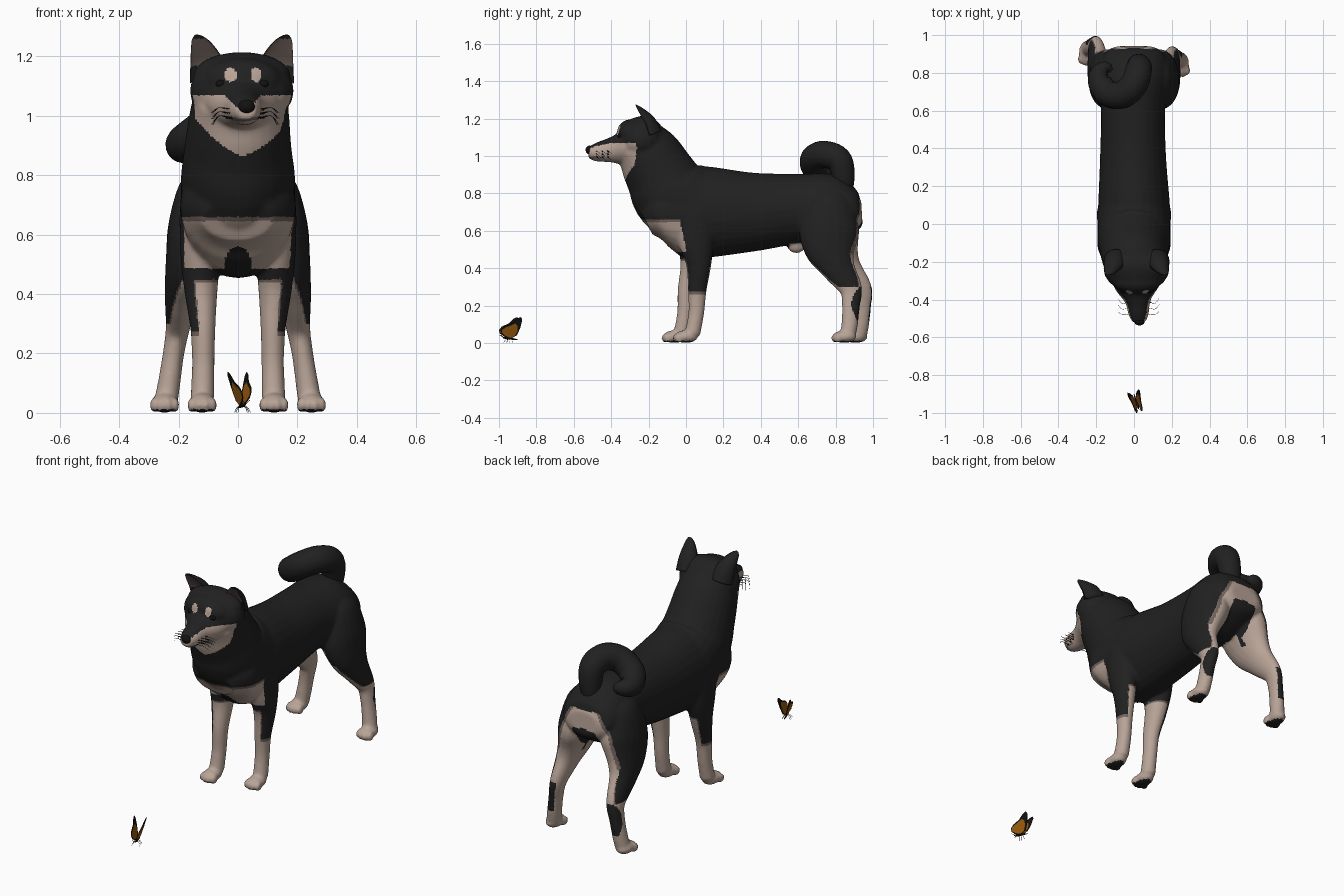
import bpy, bmesh, math
from mathutils import Vector, Matrix

cube = bpy.data.objects.get("Cube")
if cube:
    bpy.data.objects.remove(cube)


def material(name, rgb):
    m = bpy.data.materials.new(name)
    m.use_nodes = True
    m.diffuse_color = (*rgb, 1)
    m.node_tree.nodes["Principled BSDF"].inputs["Base Color"].default_value = (*rgb, 1)
    return m


BLACK = material("black coat", (0.015, 0.015, 0.015))
CREAM = material("cream coat", (0.48, 0.37, 0.31))
DUSKY = material("dusky skin", (0.17, 0.125, 0.11))
INK = material("nose black", (0.006, 0.006, 0.006))
ORANGE = material("wing orange", (0.32, 0.105, 0.004))


def clamp(v):
    return min(max(v, 0), 1)


def spline(st, sub):
    """Smooth path through stations of x, y, z, width radius, depth radius."""
    st = [Vector(s) for s in st]
    out = []
    for i in range(len(st) - 1):
        a, b, c, d = st[max(i - 1, 0)], st[i], st[i + 1], st[min(i + 2, len(st) - 1)]
        for k in range(sub):
            t = k / sub
            out.append(0.5 * (2 * b + (c - a) * t + (2 * a - 5 * b + 4 * c - d) * t * t
                              + (3 * b - a - 3 * c + d) * t ** 3))
    return out + [st[-1]]


def loft(bm, st, seg=20, sub=5, dent=1.0):
    """Closed tube of elliptical rings; dent hollows the front half."""
    pts = spline(st, sub)
    pos = [Vector(p[:3]) for p in pts]
    side, rings = Vector((1, 0, 0)), []
    for i, p in enumerate(pts):
        t = (pos[min(i + 1, len(pos) - 1)] - pos[max(i - 1, 0)]).normalized()
        side = (side - t * side.dot(t)).normalized()
        up = t.cross(side)
        ring = []
        for k in range(seg):
            ang = 2 * math.pi * k / seg
            v = math.sin(ang)
            v = v * dent if v < 0 else v
            ring.append(bm.verts.new(pos[i] + side * max(p[3], 0.0005) * math.cos(ang)
                                     + up * max(p[4], 0.0005) * v))
        rings.append(ring)
    for r, q in zip(rings, rings[1:]):
        for k in range(seg):
            j = (k + 1) % seg
            bm.faces.new((r[k], r[j], q[j], q[k]))
    bm.faces.new(rings[0])
    bm.faces.new(rings[-1])


def ball(bm, centre, radii):
    bmesh.ops.create_uvsphere(bm, u_segments=20, v_segments=12, radius=1,
                              matrix=Matrix.Translation(centre) @ Matrix.Diagonal((*radii, 1)))


def finish(bm, name, mats, rule=None, smooth=True, remesh=0):
    """Turn a bmesh into an object, optionally fused into one skin, and colour its faces."""
    bmesh.ops.recalc_face_normals(bm, faces=bm.faces)
    me = bpy.data.meshes.new(name)
    bm.to_mesh(me)
    bm.free()
    ob = bpy.data.objects.new(name, me)
    bpy.context.collection.objects.link(ob)
    if remesh:
        mod = ob.modifiers.new("fuse", 'REMESH')
        mod.mode, mod.voxel_size = 'VOXEL', remesh
        mod = ob.modifiers.new("soften", 'SMOOTH')
        mod.factor, mod.iterations = 0.5, 6
        deps = bpy.context.evaluated_depsgraph_get()
        me = bpy.data.meshes.new_from_object(ob.evaluated_get(deps))
        ob.modifiers.clear()
        ob.data = me
    me.materials.clear()
    for m in mats:
        me.materials.append(m)
    for f in me.polygons:
        f.use_smooth = smooth
        f.material_index = rule(f.center, f.normal) if rule else 0
    return ob


# Torso, neck, skull and muzzle
skin = bmesh.new()
loft(skin, [(0, .94, .70, .09, .06), (0, .905, .70, .155, .115), (0, .78, .712, .187, .188),
            (-.005, .6, .717, .17, .187), (-.005, .35, .70, .175, .212), (0, .1, .70, .19, .245),
            (0, -.05, .70, .195, .235), (0, -.15, .68, .185, .17), (0, -.215, .65, .12, .08)], 28)
loft(skin, [(0, .04, .72, .19, .23), (0, -.075, .795, .192, .215), (0, -.135, .895, .18, .19),
            (.005, -.195, 1.0, .168, .172), (.01, -.25, 1.07, .155, .145)], 28)
ball(skin, (.013, -.235, 1.085), (.176, .13, .127))
ball(skin, (.013, -.225, 1.135), (.165, .09, .08))
ball(skin, (.015, -.30, 1.12), (.13, .07, .075))
loft(skin, [(.013, -.26, 1.06, .15, .12), (.015, -.34, 1.04, .115, .09), (.02, -.41, 1.03, .068, .065),
            (.025, -.48, 1.02, .053, .05), (.028, -.52, 1.022, .034, .032)])
ball(skin, (0, .59, .525), (.035, .05, .045))

# Legs and paws; the two sides stand slightly staggered
FRONT = [(.10, .03, .78, .05, .08), (.11, .04, .71, .083, .125), (.125, .055, .55, .07, .10),
         (.125, .068, .42, .057, .068), (.118, .06, .28, .042, .05), (.117, .055, .16, .038, .042),
         (.12, .035, .05, .04, .042)]
HIND = [(.09, .77, .82, .05, .07), (.105, .765, .75, .095, .125), (.135, .765, .61, .103, .16),
        (.165, .775, .5, .08, .14), (.188, .815, .4, .058, .092), (.202, .88, .29, .041, .062),
        (.217, .882, .2, .036, .048), (.232, .875, .1, .038, .044), (.242, .865, .04, .04, .042)]
for s in (1, -1):
    for path, paw_x, paw_y, shift in ((FRONT, .121, .0, -.06), (HIND, .247, .848, .06)):
        move = shift if s < 0 else 0
        loft(skin, [(s * x, y + move * clamp((.6 - z) / .35), z, a, b) for x, y, z, a, b in path])
        ball(skin, (s * paw_x, paw_y + move, .034), (.045, .064, .034))
        for k in (-1.5, -.5, .5, 1.5):
            ball(skin, (s * paw_x + k * .024, paw_y + move - .052 + abs(k) * .011, .026),
                 (.0135, .026, .026))


def face_coat(x, y, z):
    hx = abs(x - .018)
    if y < -.28 and math.hypot((hx - .043) / .02, (z - 1.138) / .024) < 1:   # brow spots
        return 1
    if y < -.44 and hx < .05 and abs(z - .985 - hx * .15) < .005:            # lips
        return 2
    top = 1.032 + .036 * clamp((hx - .026) / .035)
    low = .865 + .3 * hx + 3 * hx * hx
    return int(y < -.262 - .15 * abs(z - 1.04) and low < z < top)


def rump_coat(ax, z, n):
    limit = .14 + (.65 - z) * (.3 if z < .65 else .55)
    if n.y < .2 or (ax < .075 and .5 < z < .665 - 2 * ax * ax):
        return 0
    return 1 if ax < limit else 2 if ax < limit + .018 else 0


def coat(c, n):
    """0 black, 1 cream, 2 dusky."""
    x, y, z = c
    ax, out = abs(x), n.x * (1 if x > 0 else -1)
    if z < .012 and n.z < -.6:                            # paw pads
        return 0
    if y < -.24 and z > .84:
        return face_coat(x, y, z)
    if y < .3 and z < .45 and ax > .055:                  # front legs
        if z < .26 or (out < .35 and z < .44):
            return 1
        return 2 if out < .45 or z < .275 else 0
    if y < .03 and .485 < z < .66:                        # chest patch
        if y > -.02 + (.6 - z) * .2 or math.hypot(x / .045, (z - .5) / .06) < 1:
            return 0
        return 1 if z < .645 else 2
    if y > .55:                                           # hind quarters
        if ax < .04 and y < .645 and z < .55:
            return 1
        if z < .30:
            patch = n.y > .05 + .7 * ((z - .215) / .09) ** 2 and out > -.6
            return 0 if patch and .12 < z else 1
        if z < .47:
            edge = .2 + (.47 - z) * 3
            if out < edge or n.y > .75:
                return 1
            return 2 if out < edge + .1 else 0
        if y > .8 and z < .77:
            return rump_coat(ax, z, n)
        return int(out < -.35 and z < .55)
    return 0


finish(skin, "dog_body", [BLACK, CREAM, DUSKY], coat, remesh=.0082)

# Curled tail
bm = bmesh.new()
loft(bm, [(.015, .84, .80, .05, .05), (.025, .84, .90, .062, .062), (.025, .815, .98, .07, .07),
          (0, .74, 1.008, .073, .073), (-.06, .685, .985, .073, .073), (-.135, .69, .935, .07, .07),
          (-.18, .75, .905, .064, .064), (-.178, .80, .90, .052, .052), (-.145, .825, .90, .035, .035),
          (-.12, .81, .90, .012, .012)])
finish(bm, "tail", [BLACK])

# Ears, eyes and whiskers
for s, label in ((1, "left"), (-1, "right")):
    bm = bmesh.new()
    loft(bm, [(.013 + s * x, y, z, a, b) for x, y, z, a, b in (
        (.108, -.20, 1.12, .068, .07), (.118, -.217, 1.175, .057, .058),
        (.134, -.245, 1.225, .040, .036), (.149, -.264, 1.258, .022, .016),
        (.155, -.27, 1.272, .006, .004))], dent=-.2)
    finish(bm, label + "_ear", [BLACK, DUSKY],
           lambda c, n: int(n.y < -.25 and 1.165 < c.z < 1.26))

    bm = bmesh.new()
    ball(bm, (.014 + s * .07, -.352, 1.108), (.019, .014, .014))
    finish(bm, label + "_eye", [INK])

    bm = bmesh.new()
    for row in range(3):
        for k in range(3):
            x, y, z = .024 + s * (.045 + .008 * k), -.475 + .03 * k, 1.022 - .014 * row
            reach = .07 - .012 * k
            loft(bm, [(x, y, z, .0015, .0015),
                      (x + s * reach * .6, y - .005, z + .006, .0012, .0012),
                      (x + s * reach, y + .02, z - .012 - .006 * row, .0005, .0005)], seg=4, sub=4)
            ball(bm, (x, y, z), (.004, .004, .004))
    finish(bm, label + "_whiskers", [INK])

bm = bmesh.new()
ball(bm, (.029, -.517, 1.032), (.028, .02, .023))
finish(bm, "nose", [INK])

# Butterfly: a dark wing plate with orange panels, mirrored
OUTLINE = [(.0, .0), (-.03, .012), (-.055, .03), (-.058, .05), (-.04, .068), (0, .085),
           (.03, .112), (.05, .12), (.058, .105), (.05, .06), (.035, .02)]
PANEL = [(.0, .005), (-.03, .017), (-.052, .034), (-.052, .05), (-.035, .062), (0, .076),
         (.02, .085), (.035, .07), (.035, .04), (.022, .015)]


def plate(bm, outline, s, thick):
    lean = .25
    half = Vector((math.cos(lean), 0, -s * math.sin(lean))) * thick / 2
    pts = [Vector((s * (.004 + v * math.sin(lean)), u, v * math.cos(lean))) for u, v in outline]
    a = [bm.verts.new(p + half) for p in pts]
    b = [bm.verts.new(p - half) for p in pts]
    bm.faces.new(a)
    bm.faces.new(b[::-1])
    for i in range(len(a)):
        j = (i + 1) % len(a)
        bm.faces.new((a[i], b[i], b[j], a[j]))


def perch(ob):
    ob.location = (.012, -.94, .022)
    ob.rotation_euler.z = .3


for s, label in ((1, "left"), (-1, "right")):
    for outline, thick, part, mat in ((OUTLINE, .002, "wing", INK), (PANEL, .004, "wing_panel", ORANGE)):
        bm = bmesh.new()
        plate(bm, outline, s, thick)
        perch(finish(bm, f"butterfly_{label}_{part}", [mat], smooth=False))

bm = bmesh.new()
loft(bm, [(0, -.04, .006, .003, .003), (0, -.02, .004, .006, .006), (0, .01, 0, .005, .005),
          (0, .04, -.004, .002, .002)], seg=10)
for s in (1, -1):
    loft(bm, [(s * .002, -.04, .008, .001, .001), (s * .012, -.056, .02, .001, .001)], seg=4)
    for k in (-.02, -.008, .004):
        loft(bm, [(s * .003, k, 0, .001, .001), (s * .015, k, -.004, .001, .001),
                  (s * .022, k * 1.5, -.02, .001, .001)], seg=4)
perch(finish(bm, "butterfly_body", [INK]))
